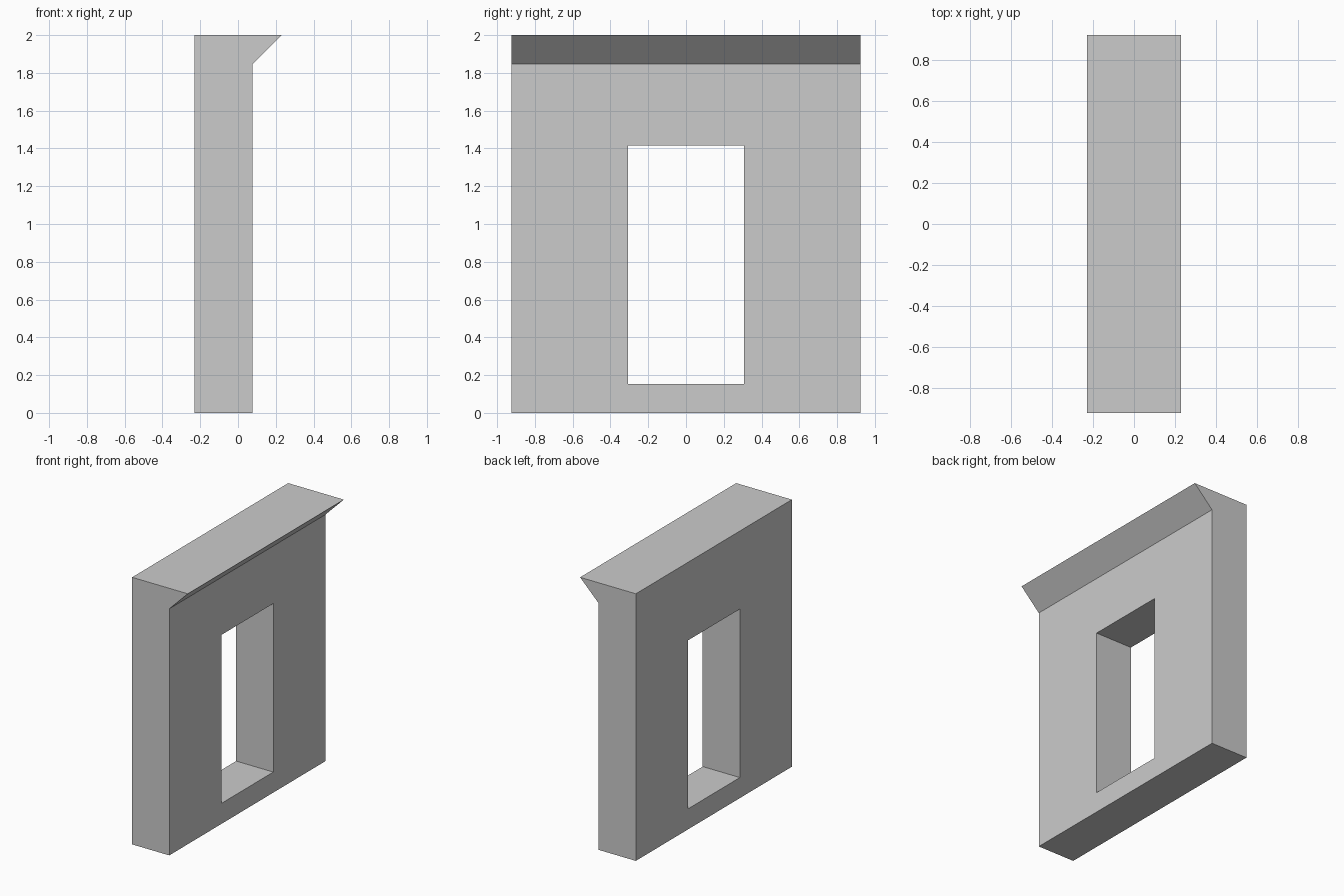
import bpy, bmesh
from mathutils import Vector

if "Cube" in bpy.data.objects:
    bpy.data.objects.remove(bpy.data.objects["Cube"])

U = 2 / 13  # module of the wall


def prism(name, profile, y0, y1):
    """Extrude an xz profile along y."""
    bm = bmesh.new()
    face = bm.faces.new([bm.verts.new((x, y0, z)) for x, z in profile])
    ext = bmesh.ops.extrude_face_region(bm, geom=[face])
    verts = [g for g in ext["geom"] if isinstance(g, bmesh.types.BMVert)]
    bmesh.ops.translate(bm, verts=verts, vec=Vector((0, y1 - y0, 0)))
    bmesh.ops.recalc_face_normals(bm, faces=bm.faces)
    mesh = bpy.data.meshes.new(name)
    bm.to_mesh(mesh)
    bm.free()
    obj = bpy.data.objects.new(name, mesh)
    bpy.context.collection.objects.link(obj)
    return obj


# Wall with a sloped overhanging lip along the top
back, front, lip = -1.5 * U, 0.5 * U, 1.5 * U
wall = prism("wall", [(back, 0), (front, 0), (front, 12 * U), (lip, 2), (back, 2)],
             -6 * U, 6 * U)

# Window opening cut through the wall
cutter = prism("window_cutter", [(-1, U), (1, U), (1, 9.2 * U), (-1, 9.2 * U)],
               -2 * U, 2 * U)
cut = wall.modifiers.new("window_opening", "BOOLEAN")
cut.operation = "DIFFERENCE"
cut.solver = "EXACT"
cut.object = cutter

# Apply the cut and drop the helper
bpy.context.view_layer.objects.active = wall
wall.select_set(True)
bpy.ops.object.modifier_apply(modifier=cut.name)
bpy.data.objects.remove(cutter)
